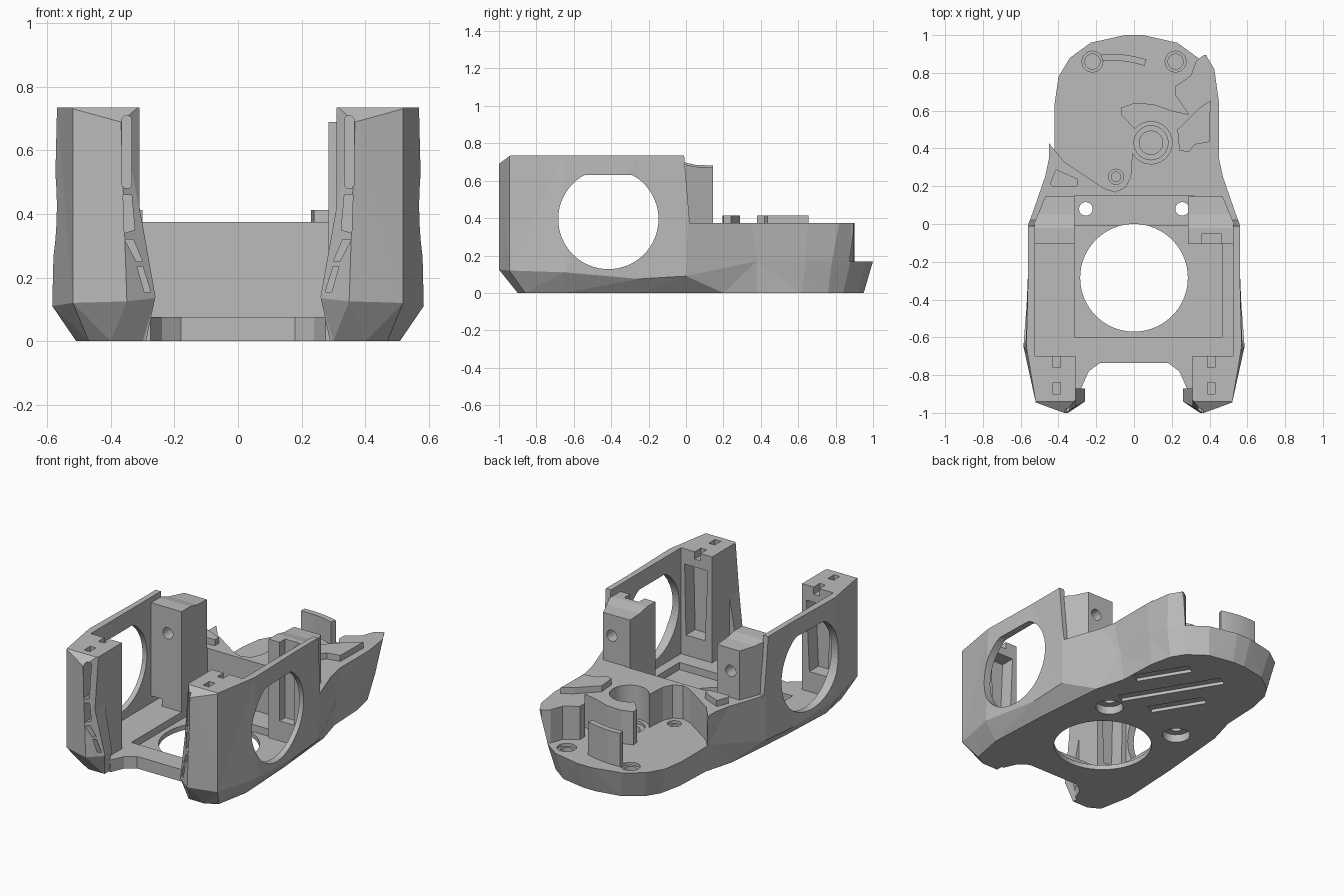
import bpy
import bmesh
import math
from mathutils import Vector

cube = bpy.data.objects.get("Cube")
if cube:
    bpy.data.objects.remove(cube, do_unlink=True)

grey = bpy.data.materials.new("plain grey")
grey.use_nodes = True
colour = (0.5, 0.5, 0.5, 1)
grey.diffuse_color = colour
grey.node_tree.nodes["Principled BSDF"].inputs["Base Color"].default_value = colour


def loft(name, rings):
    """Solid skinned through closed rings of equal length."""
    bm = bmesh.new()
    loops = [[bm.verts.new(point) for point in ring] for ring in rings]
    count = len(loops[0])
    for lower, upper in zip(loops, loops[1:]):
        for i in range(count):
            j = (i + 1) % count
            bm.faces.new((lower[i], lower[j], upper[j], upper[i]))
    sides = list(bm.faces)
    bm.faces.new(loops[0][::-1])
    bm.faces.new(loops[-1])
    if len(rings) > 2:
        bmesh.ops.triangulate(bm, faces=sides)
    bmesh.ops.recalc_face_normals(bm, faces=bm.faces)
    mesh = bpy.data.meshes.new(name)
    bm.to_mesh(mesh)
    bm.free()
    mesh.materials.append(grey)
    obj = bpy.data.objects.new(name, mesh)
    bpy.context.collection.objects.link(obj)
    return obj


def prism(name, points, low, high, axis="z"):
    """Polygon extruded along an axis; points are the other two coordinates."""
    place = {"x": lambda a, b, h: (h, a, b),
             "y": lambda a, b, h: (a, h, b),
             "z": lambda a, b, h: (a, b, h)}[axis]
    return loft(name, [[place(a, b, h) for a, b in points] for h in (low, high)])


def box(name, x, y, z):
    return prism(name, [(x[0], y[0]), (x[1], y[0]), (x[1], y[1]), (x[0], y[1])], *z)


def arc(centre, radius, start=0, end=360, steps=40):
    full = abs(end - start) == 360
    total = steps if full else steps + 1
    angles = [math.radians(start + (end - start) * i / steps) for i in range(total)]
    return [(centre[0] + radius * math.cos(a), centre[1] + radius * math.sin(a)) for a in angles]


def cut(target, *cutters):
    bpy.context.view_layer.objects.active = target
    for cutter in cutters:
        cutter.hide_render = True
        mod = target.modifiers.new("cut", "BOOLEAN")
        mod.operation = "DIFFERENCE"
        mod.solver = "EXACT"
        mod.object = cutter
        bpy.ops.object.modifier_apply(modifier=mod.name)
        bpy.data.objects.remove(cutter, do_unlink=True)


def flip(points, side):
    return [(side * a, b) for a, b in points]


def mirrored(half):
    return half + [(-p[0], *p[1:]) for p in reversed(half)]


# Outer shell: half outlines from the rear tip round to the front corner
base = [(.04, .95), (.2, .92), (.31, .84), (.36, .76), (.39, .62), (.4, .38),
        (.45, .2), (.49, -.25), (.51, -.65), (.47, -.86), (.4, -.9), (.3, -.9)]
waist = [(.05, 1, .17), (.23, .96, .17), (.34, .88, .17), (.4, .78, .17),
         (.42, .64, .17), (.42, .38, .17), (.55, .0, .09), (.555, -.25, .075),
         (.585, -.65, .11), (.52, -.945, .12), (.35, -1, .125), (.26, -.94, .135)]
crown = [(.05, 1), (.23, .96), (.45, .94), (.47, .89), (.5, .67), (.5, .3),
         (.56, .02), (.56, -.25), (.57, -.65), (.52, -.945), (.37, -1), (.3, -.92)]
shell = loft("main_body", [mirrored([(x, y, 0) for x, y in base]),
                           mirrored(waist),
                           mirrored([(x, y, .735) for x, y in crown])])

# Lower the rear deck, bevel the front tops, hollow the space between the walls
bay = [(-.7, .075), (-.01, .075), (-.01, .375), (.1, .375), (.1, .9), (-.7, .9)]
cut(shell,
    prism("deck_cutter", [(-.01, .8), (-.01, .735), (.02, .375), (1.3, .375), (1.3, .8)],
          -1, 1, "x"),
    prism("brow_cutter", [(-1.1, .615), (-.94, .735), (-.94, .8), (-1.1, .8)], -1, 1, "x"),
    prism("bay_cutter", bay, -.525, .525, "x"),
    box("aisle_cutter", (-.31, .31), (-.87, -.3), (.075, .9)),
    box("bulkhead_cutter", (-.315, .315), (-.3, .15), (.075, .9)))

# Front opening between the pillars, flaring at the foot
opening = [(.31, .9), (.31, .42), (.26, .14), (.3, -.05)]
cut(shell,
    prism("opening_cutter", mirrored(opening), -1.2, -.86, "y"),
    prism("lip_cutter", mirrored([(.18, -.735), (.24, -.78), (.28, -.87)]), -.1, .9))

# Floor recess, round floor opening and counterbored bolt holes
cut(shell,
    box("recess_cutter", (-.315, .465), (-.6, -.01), (.03, .3)),
    prism("floor_hole", arc((0, -.285), .285, steps=64), -.1, .2))
for side in (-1, 1):
    cut(shell,
        prism("bolt_hole", arc((side * .255, .08), .036), -.1, .2),
        prism("bolt_seat", arc((side * .255, .08), .08), -.1, .05))

# Large round side windows, flattened at the top
window = [(y, min(z, .63)) for y, z in arc((-.415, .395), .268, steps=64)]
cut(shell, prism("window_cutter", window, -1, 1, "x"))

# Stepped rear pocket wrapping round the bearing well
well = (.09, .43)
pocket = [(.8, .9), (.37, .895), (.33, .865), (.3, .785), (.22, .73), (.22, .68),
          (.29, .58), (.2, .6), (.1, .635), (0, .64), (-.07, .615), (-.065, .575)]
pocket += arc(well, .112, 140, -152)
pocket += [(-.018, .25), (-.045, .195), (-.1, .17), (-.16, .19), (-.37, .33),
           (-.46, .44), (-.8, .5), (-.8, 1.3), (.8, 1.3)]
cut(shell, prism("pocket_cutter", pocket, .168, .9))

# Counterbored holes in the pocket floor
for name, spot, wide, narrow in (("well_hole", well, .09, .062),
                                 ("left_screw", (.22, .86), .055, .04),
                                 ("right_screw", (-.22, .86), .055, .04),
                                 ("small_screw", (-.095, .25), .04, .025)):
    cut(shell,
        prism(name + "_rim", arc(spot, wide), .15, .3),
        prism(name, arc(spot, narrow), .07, .3))

# Three diagonal grooves under the rear
along = Vector((-.52, .854))
across = Vector((.854, .52))
for centre, length in (((.27, .58), .34), ((.11, .47), .63), ((-.03, .355), .34)):
    corners = [Vector(centre) + along * length * u / 2 + across * .036 * v
               for u, v in ((-1, -1), (1, -1), (1, 1), (-1, 1))]
    cut(shell, prism("groove", [tuple(c) for c in corners], -.1, .02))

# Front pillar details: face slots, rear pockets and top notches
slots = [[(.335, .49), (.342, .482), (.358, .482), (.365, .49),
          (.365, .7), (.358, .708), (.342, .708), (.335, .7)],
         [(.325, .35), (.358, .34), (.362, .46), (.335, .46)],
         [(.33, .32), (.357, .32), (.32, .25), (.3, .25)],
         [(.3, .235), (.318, .235), (.295, .155), (.275, .155)]]
hollow = [(.36, .2), (.49, .2), (.5, .64), (.34, .64)]
for side in (-1, 1):
    for slot in slots:
        cut(shell, prism("face_slot", flip(slot, side), -1.1, -.915, "y"))
    cut(shell, prism("pillar_hollow", flip(hollow, side), -.79, -.65, "y"))
    span = sorted((side * .39, side * .43))
    for start, end in ((-.76, -.65), (-.9, -.84)):
        cut(shell, box("top_notch", span, (start, end), (.69, .9)))

# Rear pillars with cross holes
for name, side, inner, top in (("rear_pillar_right", -1, .315, .7),
                               ("rear_pillar_left", 1, .285, .69)):
    plan = [(inner, -.105), (.53, -.105), (.53, 0), (.47, .145), (inner, .145)]
    pillar = prism(name, flip(plan, side), .074, top)
    slope = [(-.02, top + .1), (-.02, top), (.05, top - .015), (.2, top - .022), (.2, top + .1)]
    cut(pillar,
        prism("slope_cutter", slope, -1, 1, "x"),
        box("foot_cutter", sorted((side * .45, side * .7)), (-.3, .3), (0, .12)),
        prism("cross_hole", arc((side * .41, .54), .035), -.3, .3, "y"))
    if side > 0:
        cut(pillar, box("guide_cutter", (.36, .46), (-.2, -.05), (.2, .9)))

# Raised pads on the deck
prism("deck_pad_left", [(.405, .655), (.34, .61), (.23, .5), (.24, .39),
                        (.29, .38), (.32, .42), (.4, .435)], .36, .413)
prism("deck_pad_right", [(-.415, .29), (-.3, .24), (-.3, .2), (-.43, .195),
                         (-.445, .215)], .36, .413)

# Curved upright tab in the rear pocket
bend = (-.12, .3)
prism("rear_tab", arc(bend, .6, 95, 72, 10) + arc(bend, .565, 72, 95, 10), .15, .375)
